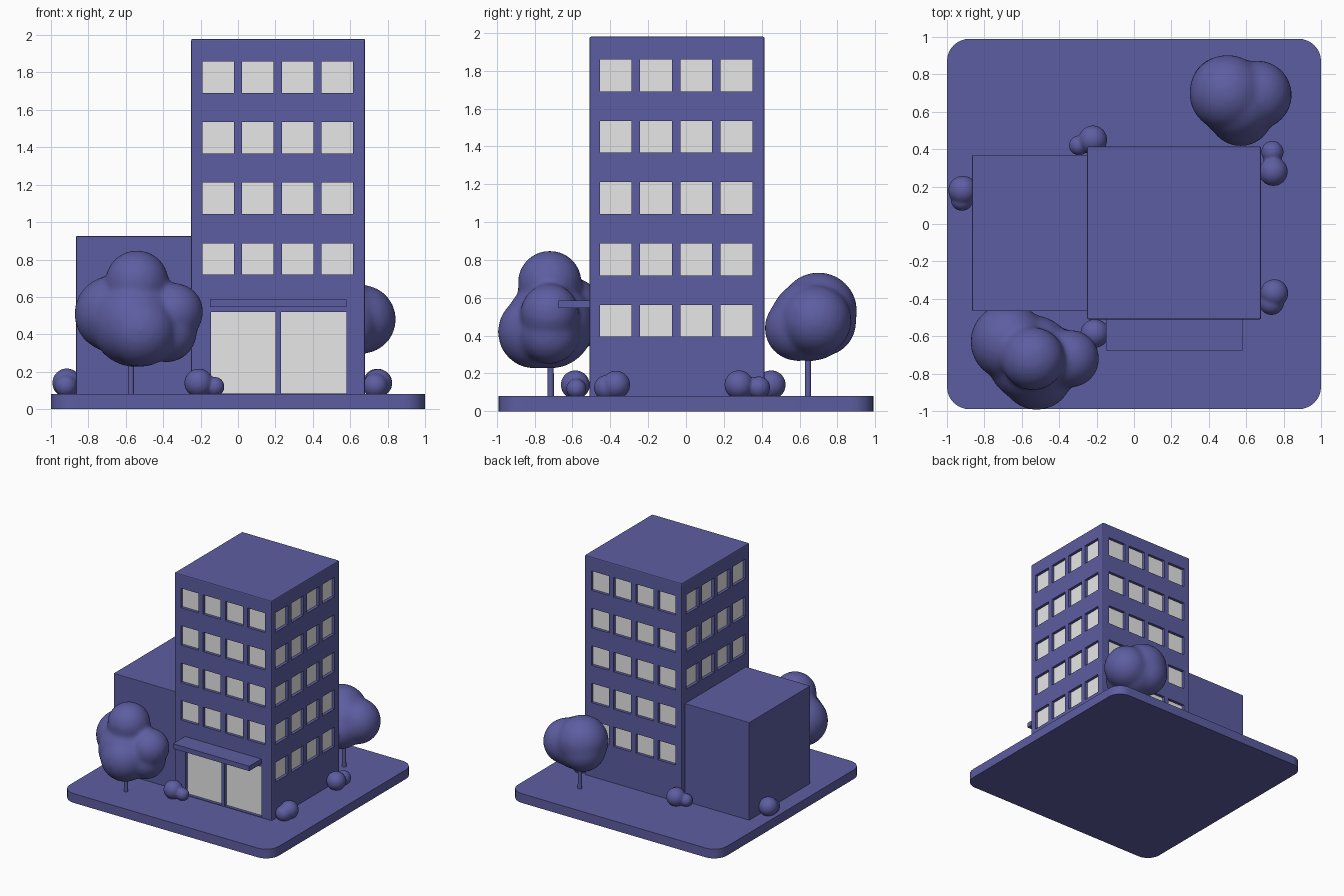
import bpy, bmesh, math
from mathutils import Vector, Matrix

if "Cube" in bpy.data.objects:
    bpy.data.objects.remove(bpy.data.objects["Cube"])


def material(name, color):
    m = bpy.data.materials.new(name)
    m.use_nodes = True
    m.diffuse_color = color
    m.node_tree.nodes["Principled BSDF"].inputs["Base Color"].default_value = color
    return m


VIOLET = material("violet blue", (0.11, 0.11, 0.36, 1))
GLASS = material("pale grey", (0.8, 0.8, 0.8, 1))


def finish(name, bm, mat):
    mesh = bpy.data.meshes.new(name)
    bm.to_mesh(mesh)
    bm.free()
    mesh.materials.append(mat)
    ob = bpy.data.objects.new(name, mesh)
    bpy.context.collection.objects.link(ob)
    return ob


def add_box(bm, lo, hi):
    lo, hi = Vector(lo), Vector(hi)
    m = Matrix.Translation((lo + hi) / 2) @ Matrix.Diagonal((*(hi - lo), 1))
    return bmesh.ops.create_cube(bm, size=1, matrix=m)["verts"]


def box(name, lo, hi, bevel=0.0):
    bm = bmesh.new()
    add_box(bm, lo, hi)
    if bevel:
        bmesh.ops.bevel(bm, geom=bm.edges[:], offset=bevel, segments=2,
                        profile=0.5, affect='EDGES')
    return finish(name, bm, VIOLET)


def apply(ob, mod):
    with bpy.context.temp_override(object=ob, active_object=ob):
        bpy.ops.object.modifier_apply(modifier=mod.name)


def smooth(ob, angle=30):
    bpy.ops.object.select_all(action='DESELECT')
    ob.select_set(True)
    bpy.context.view_layer.objects.active = ob
    bpy.ops.object.shade_smooth_by_angle(angle=math.radians(angle))


# Ground slab with rounded corners
GROUND = 0.08
bm = bmesh.new()
add_box(bm, (-1, -0.99, 0), (1, 0.99, GROUND))
uprights = [e for e in bm.edges if abs(e.verts[0].co.z - e.verts[1].co.z) > 0.01]
bmesh.ops.bevel(bm, geom=uprights, offset=0.12, segments=8, profile=0.5, affect='EDGES')
smooth(finish("ground_slab", bm, VIOLET))

# Tower, side block and entrance canopy
X0, X1, Y0, Y1 = -0.25, 0.68, -0.51, 0.415
tower = box("tower", (X0, Y0, GROUND - 0.01), (X1, Y1, 1.98), 0.008)
box("side_block", (-0.865, -0.465, GROUND - 0.01), (X0 + 0.005, 0.37, 0.925), 0.003)
box("entrance_canopy", (-0.15, -0.675, 0.545), (0.58, Y0 + 0.01, 0.587))

# Openings as (wall, left, right, bottom, top)
DEPTH, PLATE = 0.03, 0.005
openings = [("front", -0.145, 0.2, 0.085, 0.52), ("front", 0.23, 0.58, 0.085, 0.52)]
for wall in ("front", "back", "left", "right"):
    start = -0.19 if wall in ("front", "back") else -0.455
    lowest = {"front": 1, "left": 2}.get(wall, 0)
    for row in range(lowest, 5):
        for col in range(4):
            a, z = start + 0.2125 * col, 0.395 + 0.324 * row
            openings.append((wall, a, a + 0.168, z, z + 0.168))


def wall_box(bm, opening, inner, outer):
    """Box behind a wall opening, between two distances measured outward."""
    wall, a, b, z0, z1 = opening
    plane, sign = {"front": (Y0, -1), "back": (Y1, 1),
                   "left": (X0, -1), "right": (X1, 1)}[wall]
    p, q = sorted((plane + sign * inner, plane + sign * outer))
    if wall in ("front", "back"):
        add_box(bm, (a, p, z0), (b, q, z1))
    else:
        add_box(bm, (p, a, z0), (q, b, z1))


cut_bm, glass_bm = bmesh.new(), bmesh.new()
for o in openings:
    wall_box(cut_bm, o, -DEPTH, 0.05)
    wall_box(glass_bm, o, -DEPTH - 0.002, -DEPTH + PLATE)
cutter = finish("window_cutter", cut_bm, VIOLET)
cutter.hide_render = True
finish("window_panes", glass_bm, GLASS)
mod = tower.modifiers.new("openings", 'BOOLEAN')
mod.object = cutter
mod.solver = 'EXACT'
apply(tower, mod)
bpy.data.objects.remove(cutter)


# Soft shapes merged from overlapping balls (x, y, z, radius)
def blob(name, balls, voxel, rounds):
    bm = bmesh.new()
    for x, y, z, r in balls:
        bmesh.ops.create_icosphere(bm, subdivisions=4, radius=r,
                                   matrix=Matrix.Translation((x, y, z)))
    ob = finish(name, bm, VIOLET)
    mod = ob.modifiers.new("merge", 'REMESH')
    mod.mode, mod.voxel_size = 'VOXEL', voxel
    apply(ob, mod)
    mod = ob.modifiers.new("soften", 'SMOOTH')
    mod.factor, mod.iterations = 0.5, rounds
    apply(ob, mod)
    smooth(ob, 180)


def trunk(name, x, y, top):
    bm = bmesh.new()
    bmesh.ops.create_cone(bm, cap_ends=True, segments=16, radius1=0.017, radius2=0.015,
                          depth=top - GROUND + 0.01,
                          matrix=Matrix.Translation((x, y, (top + GROUND - 0.01) / 2)))
    smooth(finish(name, bm, VIOLET))


trunk("front_tree_trunk", -0.572, -0.715, 0.35)
blob("front_tree_crown", [
    (-0.55, -0.72, 0.46, 0.235), (-0.54, -0.72, 0.68, 0.17), (-0.67, -0.63, 0.51, 0.205),
    (-0.52, -0.8, 0.42, 0.195), (-0.34, -0.72, 0.52, 0.155), (-0.38, -0.72, 0.41, 0.16)],
    0.014, 22)
trunk("back_tree_trunk", 0.565, 0.645, 0.4)
blob("back_tree_crown", [
    (0.56, 0.66, 0.48, 0.215), (0.5, 0.7, 0.53, 0.205), (0.66, 0.69, 0.48, 0.185),
    (0.57, 0.59, 0.44, 0.175), (0.48, 0.72, 0.47, 0.18)], 0.014, 22)

# Low bushes around the walls
bushes = {
    "left_bush": [(-0.915, 0.18, 0.14, 0.078), (-0.92, 0.13, 0.125, 0.06)],
    "back_bush": [(-0.22, 0.45, 0.14, 0.077), (-0.295, 0.42, 0.12, 0.053)],
    "front_bush": [(-0.21, -0.585, 0.14, 0.077), (-0.125, -0.58, 0.12, 0.053)],
    "right_front_bush": [(0.75, -0.37, 0.14, 0.075), (0.735, -0.42, 0.125, 0.067)],
    "right_back_bush": [(0.745, 0.28, 0.14, 0.077), (0.74, 0.385, 0.125, 0.06)],
}
for name, balls in bushes.items():
    blob(name, balls, 0.007, 10)
